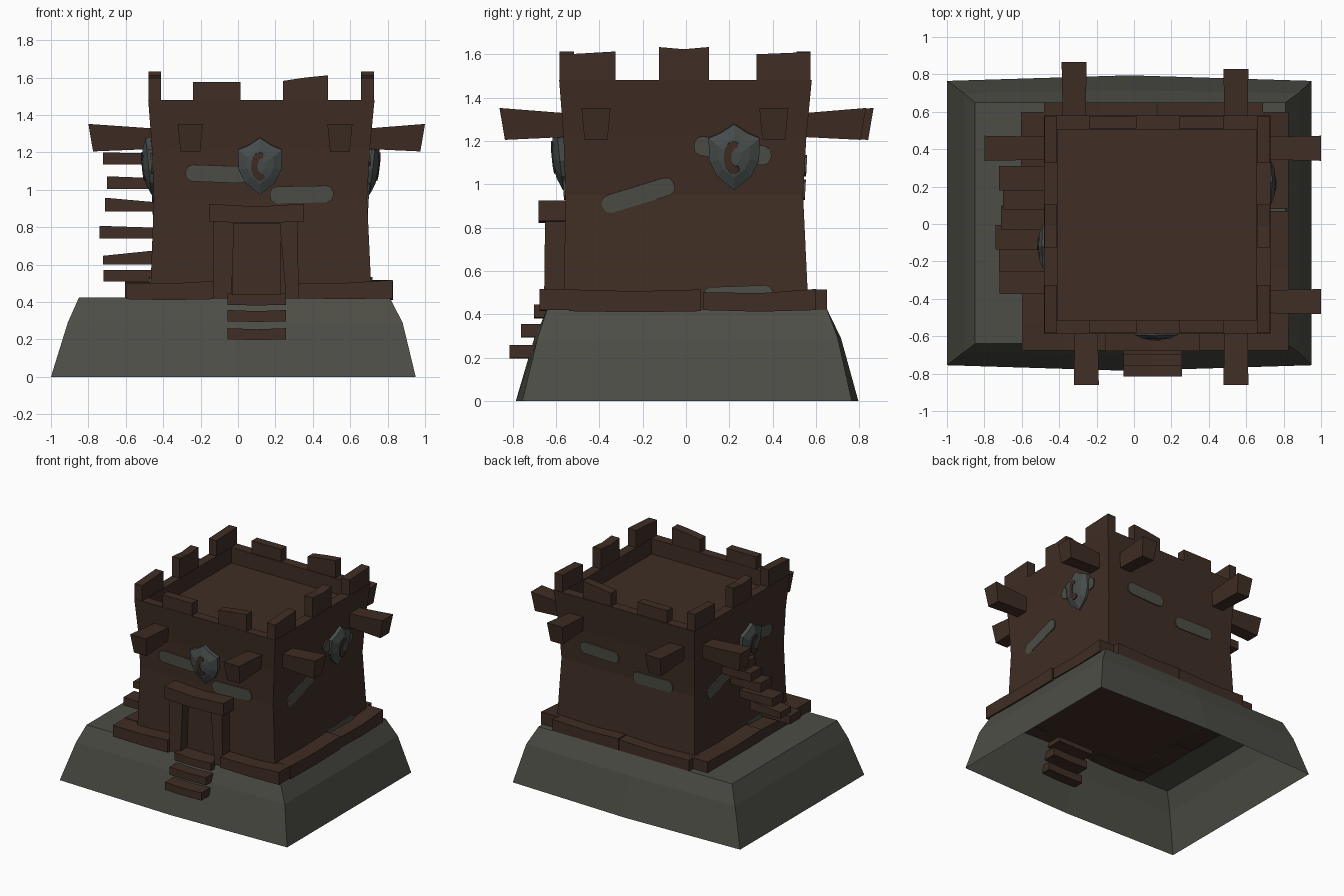
import bpy, bmesh, math
from mathutils import Matrix, Vector

if "Cube" in bpy.data.objects:
    bpy.data.objects.remove(bpy.data.objects["Cube"])


def material(name, rgb):
    m = bpy.data.materials.new(name)
    m.diffuse_color = (*rgb, 1)
    m.use_nodes = True
    m.node_tree.nodes["Principled BSDF"].inputs["Base Color"].default_value = m.diffuse_color
    return m


WOOD = material("dark_brown_wood", (0.050, 0.027, 0.018))
STONE = material("grey_stone", (0.075, 0.075, 0.062))
METAL = material("blue_grey_metal", (0.062, 0.074, 0.072))


def finish(name, bm, mat):
    bmesh.ops.recalc_face_normals(bm, faces=bm.faces)
    me = bpy.data.meshes.new(name)
    bm.to_mesh(me)
    bm.free()
    me.materials.append(mat)
    ob = bpy.data.objects.new(name, me)
    bpy.context.collection.objects.link(ob)
    return ob


def loft(name, rings, mat, cap_start=True, cap_end=True, M=Matrix()):
    """Join rings of points that have equal counts."""
    bm = bmesh.new()
    rows = [[bm.verts.new(M @ Vector(p)) for p in r] for r in rings]
    n = len(rows[0])
    for a, b in zip(rows, rows[1:]):
        for i in range(n):
            j = (i + 1) % n
            bm.faces.new((a[i], a[j], b[j], b[i]))
    if cap_start:
        bm.faces.new(rows[0])
    if cap_end:
        bm.faces.new(rows[-1])
    return finish(name, bm, mat)


def board(name, x, y, z, axis=0, bend=0.0, tilt=0.0):
    """Plank along an axis; its middle sags by bend and its top tilts."""
    lo, hi = (x, y)[axis]
    rings = []
    for t in (0, 0.5, 1):
        c = lo + (hi - lo) * t
        dz = bend if t == 0.5 else 0
        z0, z1 = z[0] + dz * 0.6, z[1] + dz + tilt * (t - 0.5)
        o = y if axis == 0 else x
        ring = [(o[0], z0), (o[1], z0), (o[1], z1), (o[0], z1)]
        rings.append([(c, a, b) if axis == 0 else (a, c, b) for a, b in ring])
    return loft(name, rings, WOOD)


# Stone base: open underneath, front and back bowed, sides slightly convex
def base_ring(x0, x1, y0, y1, bow, z):
    xm = (x0 + x1) / 2
    return [(x0, y0, z), (xm, y0 - bow, z), (x1, y0, z),
            (x1, y1, z), (xm, y1 + bow, z), (x0, y1, z)]


loft("stone_base", [base_ring(-1, 0.95, -0.755, 0.765, 0.03, 0),
                    base_ring(-0.91, 0.88, -0.685, 0.70, 0.015, 0.29),
                    base_ring(-0.85, 0.81, -0.64, 0.65, 0, 0.425)], STONE, cap_start=False)


# Tower body with a parapet and sunken roof floor
def rect(x0, x1, y0, y1, z):
    return [(x0, y0, z), (x1, y0, z), (x1, y1, z), (x0, y1, z)]


loft("tower", [rect(-0.47, 0.715, -0.565, 0.565, 0.42),
               rect(-0.45, 0.69, -0.555, 0.54, 0.95),
               rect(-0.46, 0.705, -0.565, 0.555, 1.22),
               rect(-0.48, 0.73, -0.585, 0.58, 1.48),
               rect(-0.41, 0.655, -0.515, 0.505, 1.48),
               rect(-0.41, 0.655, -0.515, 0.505, 1.36)], WOOD)

# Merlons: two on front and back, three on each side
for side, y in (("front", (-0.583, -0.517)), ("back", (0.51, 0.575))):
    board(side + "_merlon_1", (-0.24, 0.013), y, (1.47, 1.575), 0)
    board(side + "_merlon_2", (0.24, 0.48), y, (1.47, 1.597), 0, 0.003, 0.03)
for side, x in (("right", (0.657, 0.727)), ("left", (-0.478, -0.413))):
    board(side + "_merlon_1", x, (-0.583, -0.325), (1.47, 1.605), 1, 0, 0.015)
    board(side + "_merlon_2", x, (-0.125, 0.105), (1.47, 1.633), 1, -0.01)
    board(side + "_merlon_3", x, (0.325, 0.575), (1.47, 1.605), 1, 0, 0.01)

# Face directions: across, outward, wall distance at z = 0.42, 0.95, 1.22, 1.48
SIDES = {"front": ((1, 0, 0), (0, -1, 0), (0.565, 0.555, 0.565, 0.585)),
         "right": ((0, 1, 0), (1, 0, 0), (0.715, 0.69, 0.705, 0.73)),
         "back": ((-1, 0, 0), (0, 1, 0), (0.565, 0.54, 0.555, 0.58)),
         "left": ((0, -1, 0), (-1, 0, 0), (0.47, 0.45, 0.46, 0.48))}
LEVELS = (0.42, 0.95, 1.22, 1.48)


def wall_frame(side, pos, z, lean=0.0):
    """Matrix on a wall: local x across, y up the wall, z outward."""
    u, n, d = SIDES[side]
    i = 0 if z < 0.95 else (1 if z < 1.22 else 2)
    slope = (d[i + 1] - d[i]) / (LEVELS[i + 1] - LEVELS[i])
    off = d[i] + slope * (z - LEVELS[i])
    u, n = Vector(u), Vector(n)
    v = (Vector((0, 0, 1)) + n * (slope + lean)).normalized()
    w = u.cross(v)
    o = Vector((abs(u.x) * pos, abs(u.y) * pos, z)) + n * off
    return Matrix(((u.x, v.x, w.x, o.x), (u.y, v.y, w.y, o.y),
                   (u.z, v.z, w.z, o.z), (0, 0, 0, 1)))


# Flared beams sticking out of the walls
for k, (side, pos, reach) in enumerate((
        ("front", -0.255, 0.86), ("front", 0.545, 0.86), ("back", -0.32, 0.865),
        ("back", 0.545, 0.83), ("right", 0.405, 1.0), ("right", -0.415, 1.0),
        ("left", 0.405, 0.80))):
    u, n, d = SIDES[side]
    u, n = Vector(u), Vector(n)
    mid = Vector((abs(u.x) * pos, abs(u.y) * pos, 0))
    rings = []
    for r, cut, top, bot, s in ((d[2] - 0.05, 0, 1.325, 1.22, 0.9), (reach, 0.025, 1.352, 1.205, 1)):
        rings.append([mid + u * (a * s) + n * (r - c) + Vector((0, 0, z)) for a, c, z in
                      ((-0.067, 0, top), (0.067, 0, top), (0.053, cut, bot), (-0.053, cut, bot))])
    loft(f"beam_{k + 1}", rings, WOOD)

# Skirting boards round the foot of the tower
board("skirting_front_left", (-0.60, -0.13), (-0.675, -0.53), (0.415, 0.507), 0, -0.008, 0.01)
board("skirting_front_right", (0.32, 0.825), (-0.675, -0.53), (0.42, 0.51), 0, -0.008, 0.015)
board("skirting_right_front", (0.68, 0.83), (-0.54, 0.07), (0.415, 0.515), 1, -0.008)
board("skirting_right_back", (0.68, 0.825), (0.08, 0.60), (0.42, 0.51), 1, -0.012, 0.015)
board("skirting_back_left", (-0.48, 0.12), (0.53, 0.65), (0.415, 0.51), 0, -0.01)
board("skirting_back_right", (0.125, 0.69), (0.53, 0.65), (0.415, 0.515), 0, -0.01)
board("skirting_left_front", (-0.60, -0.44), (-0.53, -0.07), (0.415, 0.505), 1, -0.01)
board("skirting_left_back", (-0.605, -0.44), (-0.065, 0.60), (0.415, 0.51), 1, -0.01)

# Doorway: lintel, tapered posts and door panel
board("door_lintel", (-0.155, 0.352), (-0.68, -0.53), (0.83, 0.925), 0, -0.015)
for name, b, t in (("door_post_left", (-0.135, -0.035), (-0.13, -0.02)),
                   ("door_post_right", (0.257, 0.325), (0.222, 0.318))):
    loft(name, [rect(*b, -0.655, -0.53, 0.42), rect(*t, -0.65, -0.53, 0.835)], WOOD)
board("door_panel", (-0.03, 0.23), (-0.575, -0.54), (0.42, 0.82))

# Front steps
for i, (y, z) in enumerate(((-0.70, 0.385), (-0.76, 0.297), (-0.815, 0.20))):
    board(f"front_step_{i + 1}", (-0.055, 0.257), (y, y + 0.17), (z, z + 0.06), 0, -0.006)

# Plank stair climbing the left wall towards the back
for i, (y, z, x) in enumerate(((-0.31, 0.51, -0.72), (-0.19, 0.60, -0.722), (-0.07, 0.74, -0.74),
                               (0.035, 0.883, -0.712), (0.14, 1.005, -0.70), (0.245, 1.135, -0.722))):
    board(f"side_step_{i + 1}", (x, -0.43), (y - 0.065, y + 0.065), (z, z + 0.062), 0, 0,
          (0, 0.03, -0.01, -0.025, -0.01, -0.005)[i])


# Flat stone patches on the walls
def patch(name, side, pos, z, length, height, angle):
    c, r = length / 2 - height * 0.4, height * 0.4
    pts = []
    for sx, sy, a0 in ((1, 1, 0), (-1, 1, 90), (-1, -1, 180), (1, -1, 270)):
        for a in (0, 45, 90):
            t = math.radians(a0 + a)
            pts.append((sx * c + r * math.cos(t), sy * height * 0.1 + r * math.sin(t)))
    M = wall_frame(side, pos, z) @ Matrix.Rotation(math.radians(angle), 4, "Z")
    loft(name, [[(p[0], p[1], h) for p in pts] for h in (-0.008, 0.009)], STONE, M=M)


# Opposite walls repeat the same patches, turned about the tower centre
for side, cx, s in (("front", 0.12, 1), ("back", 0.12, -1)):
    patch(side + "_patch_high", side, cx - s * 0.235, 1.085, 0.33, 0.09, -2)
    patch(side + "_patch_low", side, cx + s * 0.22, 0.975, 0.34, 0.09, 1)
for side, s in (("right", 1), ("left", -1)):
    patch(side + "_patch_slanted", side, s * -0.22, 0.95, 0.345, 0.085, 17)
    patch(side + "_patch_behind_shield", side, s * 0.215, 1.155, 0.36, 0.09, -9)
    patch(side + "_patch_foot", side, s * 0.24, 0.49, 0.32, 0.08, 2)

# Domed shields with a crescent ornament
half = [(0, 0.15), (0.06, 0.11), (0.118, 0.085), (0.115, -0.02), (0.08, -0.09), (0, -0.155)]
outline = half + [(-x, y) for x, y in half[-2:0:-1]]
for side, pos in (("front", 0.118), ("right", 0.222), ("left", -0.12)):
    M = wall_frame(side, pos, 1.13, 0.06)
    loft(side + "_shield", [[(x * s, y * s, h) for x, y in outline] for s, h in
                            ((1, -0.005), (1, 0.022), (0.62, 0.045), (0.25, 0.054))], METAL, M=M)
    arc = []
    for i in range(9):
        t = math.radians(70 + 230 * i / 8)
        w = 0.018 * math.sin(math.pi * (i + 0.8) / 9.6) + 0.004
        c, s = math.cos(t), math.sin(t)
        arc.append([((0.045 + k) * c * 0.8 + 0.005, (0.045 + k) * s * 1.3, h)
                    for k, h in ((-w, 0.03), (w, 0.03), (w, 0.054), (-w, 0.058))])
    loft(side + "_shield_ornament", arc, WOOD, M=M)
